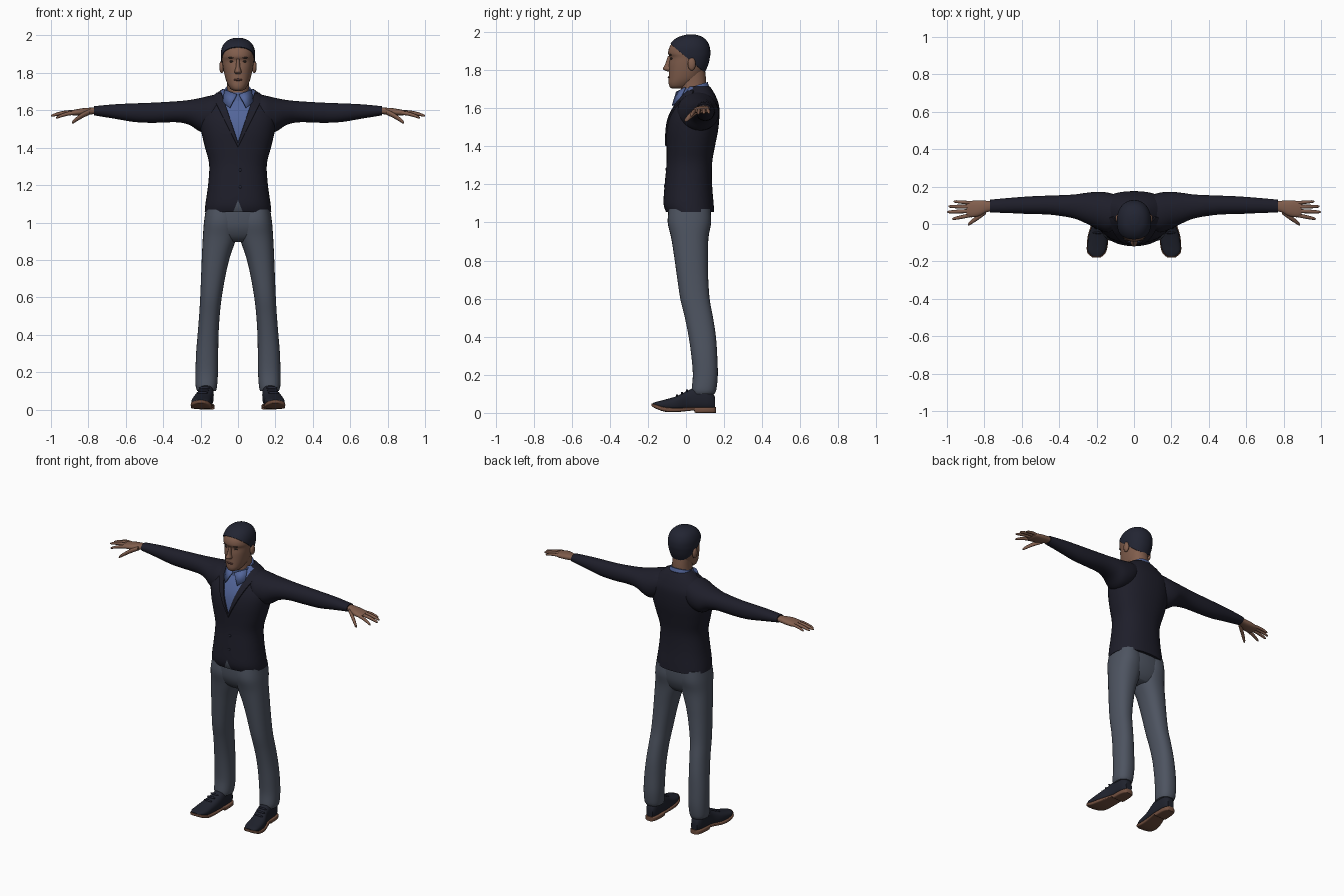
import bpy, bmesh, math
from mathutils import Vector


def material(name, r, g, b):
    m = bpy.data.materials.new(name)
    m.diffuse_color = (r, g, b, 1)
    return m


NAVY = material("jacket navy", 0.013, 0.013, 0.023)
GREY = material("trouser grey", 0.075, 0.088, 0.118)
BLUE = material("shirt blue", 0.085, 0.13, 0.32)
SKIN = material("skin", 0.22, 0.112, 0.074)
HAIR = material("hair dark", 0.016, 0.018, 0.032)
SHOE = material("shoe dark blue", 0.014, 0.016, 0.026)
SOLE = material("sole brown", 0.17, 0.08, 0.05)
LIP = material("lip brown", 0.12, 0.05, 0.04)
EYE = material("eye dark", 0.05, 0.035, 0.03)


def finish(bm, name, mats, mirror=False, angle=50):
    bmesh.ops.recalc_face_normals(bm, faces=bm.faces[:])
    mesh = bpy.data.meshes.new(name)
    bm.to_mesh(mesh)
    bm.free()
    for m in mats:
        mesh.materials.append(m)
    mesh.shade_smooth()
    mesh.set_sharp_from_angle(angle=math.radians(angle))
    ob = bpy.data.objects.new(name, mesh)
    bpy.context.collection.objects.link(ob)
    if mirror:
        ob.modifiers.new("Mirror", 'MIRROR').use_mirror_merge = False
    return ob


def smooth_rings(rings, sub):
    """Catmull-Rom interpolation between cross-sections."""
    out = []
    for i in range(len(rings) - 1):
        p1, p2 = rings[i], rings[i + 1]
        p0, p3 = rings[max(i - 1, 0)], rings[min(i + 2, len(rings) - 1)]
        for k in range(sub):
            t = k / sub
            out.append([0.5 * (2 * b + (c - a) * t + (2 * a - 5 * b + 4 * c - d) * t * t
                               + (3 * b - a - 3 * c + d) * t ** 3)
                        for a, b, c, d in zip(p0, p1, p2, p3)])
    return out + [list(rings[-1])]


def loft(rings, axis='z', p=2.2, n=32, sub=4):
    """Each ring: position on the axis, then low/high of the other two axes."""
    bm = bmesh.new()
    loops = []
    for t, a0, a1, b0, b1 in smooth_rings(rings, sub):
        loop = []
        for i in range(n):
            w = 2 * math.pi * i / n
            c, s = math.cos(w), math.sin(w)
            u = (a0 + a1) / 2 + (a1 - a0) / 2 * math.copysign(abs(c) ** (2 / p), c)
            v = (b0 + b1) / 2 + (b1 - b0) / 2 * math.copysign(abs(s) ** (2 / p), s)
            loop.append(bm.verts.new({'x': (t, u, v), 'y': (u, t, v), 'z': (u, v, t)}[axis]))
        loops.append(loop)
    for lo, hi in zip(loops, loops[1:]):
        for i in range(n):
            bm.faces.new((lo[i], lo[(i + 1) % n], hi[(i + 1) % n], hi[i]))
    bm.faces.new(loops[0])
    bm.faces.new(loops[-1])
    bmesh.ops.recalc_face_normals(bm, faces=bm.faces[:])
    return bm


def cut(bm, co, no, test=lambda c: True):
    faces = [f for f in bm.faces if test(f.calc_center_median())]
    geom = set(faces)
    for f in faces:
        geom.update(f.edges)
        geom.update(f.verts)
    bmesh.ops.bisect_plane(bm, geom=list(geom), dist=1e-5, plane_co=co, plane_no=no)


def ball(name, loc, size, mat, mirror=False):
    bm = bmesh.new()
    bmesh.ops.create_uvsphere(bm, u_segments=16, v_segments=10, radius=1)
    bmesh.ops.scale(bm, vec=size, verts=bm.verts[:])
    bmesh.ops.translate(bm, vec=loc, verts=bm.verts[:])
    return finish(bm, name, [mat], mirror)


# Jacket body with shirt opening, lapels and hem notch
bm = loft([(1.055, -.178, .178, -.105, .148), (1.10, -.174, .174, -.118, .145),
           (1.20, -.160, .160, -.112, .137), (1.31, -.154, .154, -.102, .137),
           (1.40, -.176, .176, -.102, .152), (1.48, -.195, .195, -.102, .168),
           (1.55, -.205, .205, -.090, .175), (1.61, -.195, .195, -.062, .174),
           (1.655, -.155, .155, -.030, .160), (1.69, -.115, .115, -.006, .142),
           (1.715, -.082, .082, .008, .125)], p=2.3, n=40)
V_LINES = [(1.43, 3.0), (1.40, 2.0), (1.12, -2.5)]
for z0, k in V_LINES:
    for s in (1, -1):
        cut(bm, (0, 0, z0), (-k * s, 0, 1), lambda c: c.y < .04 and c.x * s > 0)
lapel = []
for f in bm.faces:
    c = f.calc_center_median()
    above = [c.z > z0 + k * abs(c.x) for z0, k in V_LINES]
    if c.y < .04 and above[0]:
        f.material_index = 1
    elif c.y < .04 and above[1] and c.z < 1.69:
        lapel.append(f)
    elif c.y < 0 and not above[2] and abs(c.x) < .05 and c.z > 1.056:
        f.material_index = 2
bmesh.ops.inset_region(bm, faces=lapel, thickness=.002, depth=.007, use_even_offset=True)
finish(bm, "jacket_body", [NAVY, BLUE, GREY])
for z in (1.19, 1.28):
    ball("jacket_button", (.012, -.103 - (.008 if z < 1.2 else 0), z), (.008, .005, .008), HAIR)

# Sleeves
finish(loft([(.08, -.02, .150, 1.53, 1.688), (.14, -.045, .168, 1.49, 1.680),
             (.20, -.025, .172, 1.485, 1.666), (.26, .005, .166, 1.522, 1.655),
             (.33, .032, .157, 1.536, 1.648), (.45, .050, .152, 1.533, 1.641),
             (.55, .053, .148, 1.537, 1.637), (.66, .058, .140, 1.555, 1.632),
             (.77, .062, .130, 1.573, 1.622)], 'x', 2.1), "sleeves", [NAVY], True)

# Shirt collar band, tilted down at the front, with two collar points
bm = loft([(1.63, -.095, .095, -.040, .128), (1.675, -.084, .084, -.033, .124),
           (1.715, -.068, .068, -.028, .114)])
for v in bm.verts:
    v.co.z += (v.co.y - .04) * .31
finish(bm, "shirt_collar", [BLUE])
bm = bmesh.new()
bm.faces.new([bm.verts.new(c) for c in ((.004, -.046, 1.683), (.070, .000, 1.707),
                                        (.078, -.032, 1.638), (.042, -.068, 1.612))])
collar = finish(bm, "collar_points", [BLUE], True)
collar.modifiers.new("Thickness", 'SOLIDIFY').thickness = .008

# Trousers: hips and two legs
finish(loft([(.895, -.10, .10, -.03, .085), (.925, -.155, .155, -.065, .108),
             (.98, -.176, .176, -.090, .128), (1.05, -.172, .172, -.095, .132),
             (1.10, -.165, .165, -.09, .125)], p=2.4), "trouser_hips", [GREY])
finish(loft([(.10, .118, .218, .035, .150), (.125, .112, .226, .030, .160),
             (.20, .107, .227, .036, .167), (.30, .106, .224, .028, .164),
             (.40, .104, .216, .014, .157), (.50, .098, .208, -.006, .142),
             (.60, .087, .202, -.030, .124), (.72, .066, .197, -.048, .116),
             (.82, .042, .193, -.062, .115), (.92, .008, .188, -.078, .118),
             (1.0, .000, .182, -.096, .132), (1.07, .01, .172, -.09, .128)], p=2.3),
       "trouser_legs", [GREY], True)

# Shoes and soles
finish(loft([(.152, .145, .190, .020, .085), (.12, .131, .206, .015, .135),
             (.06, .130, .211, .015, .138), (.01, .131, .217, .012, .118),
             (-.05, .139, .240, .010, .088), (-.11, .144, .248, .015, .070),
             (-.15, .156, .245, .028, .060), (-.174, .180, .220, .038, .052)], 'y', 2.6),
       "shoe_uppers", [SHOE], True)
finish(loft([(.157, .148, .188, 0, .030), (.145, .134, .201, 0, .030), (.11, .126, .210, 0, .030),
             (.05, .126, .212, 0, .029), (.04, .127, .213, .012, .029), (-.05, .135, .244, .004, .027),
             (-.11, .140, .252, .006, .031), (-.155, .152, .249, .021, .043),
             (-.180, .180, .220, .035, .050)], 'y', 5), "shoe_soles", [SOLE], True)
for i in range(3):
    ball("shoe_lace", (.181 + .005 * i, .005 - .026 * i, .116 - .013 * i), (.03, .006, .008), HAIR, True)

# Hands: palm, then fingers as tapered rods
finish(loft([(.74, .072, .122, 1.582, 1.614), (.785, .064, .124, 1.578, 1.614),
             (.83, .042, .126, 1.573, 1.611), (.875, .036, .123, 1.572, 1.603),
             (.895, .045, .115, 1.577, 1.598)], 'x', 2.4, 20), "palms", [SKIN], True)
DIGITS = {"little_fingers": ((.865, .112, 1.589), (.965, .121, 1.574), .0095),
          "ring_fingers": ((.87, .092, 1.590), (.992, .094, 1.573), .0105),
          "middle_fingers": ((.87, .070, 1.589), (1.0, .064, 1.570), .0105),
          "index_fingers": ((.865, .049, 1.587), (.972, .027, 1.560), .0105),
          "thumbs": ((.79, .068, 1.592), (.888, -.003, 1.533), .0145)}
for name, (a, b, r) in DIGITS.items():
    rings = []
    for t, k in ((0, 1), (.4, 1), (.75, .85), (.93, .65), (1, .25)):
        c = Vector(a).lerp(Vector(b), t)
        c.z += .006 * math.sin(math.pi * t)
        rings.append((c.x, c.y - r * k, c.y + r * k, c.z - r * k, c.z + r * k))
    finish(loft(rings, 'x', 2, 12, 3), name, [SKIN], True)

# Neck and head, with the hair cap split off along a slanted hairline
finish(loft([(1.62, -.07, .07, -.03, .11), (1.70, -.060, .060, -.027, .106),
             (1.75, -.058, .058, -.030, .105), (1.80, -.06, .06, -.03, .10)]), "neck", [SKIN])
bm = loft([(1.704, -.018, .018, -.074, -.01), (1.712, -.036, .036, -.085, .01),
           (1.73, -.050, .050, -.091, .04), (1.755, -.062, .062, -.091, .072),
           (1.79, -.072, .072, -.090, .094), (1.83, -.080, .080, -.089, .112),
           (1.865, -.085, .085, -.085, .120), (1.888, -.087, .087, -.094, .123),
           (1.92, -.085, .085, -.087, .120), (1.95, -.073, .073, -.066, .106),
           (1.97, -.052, .052, -.037, .083), (1.981, -.022, .022, .0, .052)], n=40)
line, slope = Vector((0, -.075, 1.932)), Vector((0, .84, 1))
cut(bm, line, slope)
hair = [f for f in bm.faces if (f.calc_center_median() - line).dot(slope) > 0]
for f in hair:
    f.material_index = 1
bmesh.ops.inset_region(bm, faces=hair, thickness=.001, depth=.005, use_even_offset=True)
for f in bm.faces:
    if (f.calc_center_median() - line).dot(slope) > 0:
        f.material_index = 1
finish(bm, "head", [SKIN, HAIR])

# Face details and ears
finish(loft([(1.793, -.012, .012, -.098, -.06), (1.806, -.019, .019, -.121, -.06),
             (1.83, -.012, .012, -.110, -.06), (1.875, -.008, .008, -.095, -.06)], n=16), "nose", [SKIN])
ball("ears", (.087, .03, 1.832), (.013, .021, .034), SKIN, True)
ball("eyes", (.033, -.072, 1.861), (.014, .011, .006), EYE, True)
ball("eyebrows", (.034, -.080, 1.881), (.019, .010, .004), EYE, True)
ball("mouth", (0, -.088, 1.763), (.025, .008, .006), LIP)
